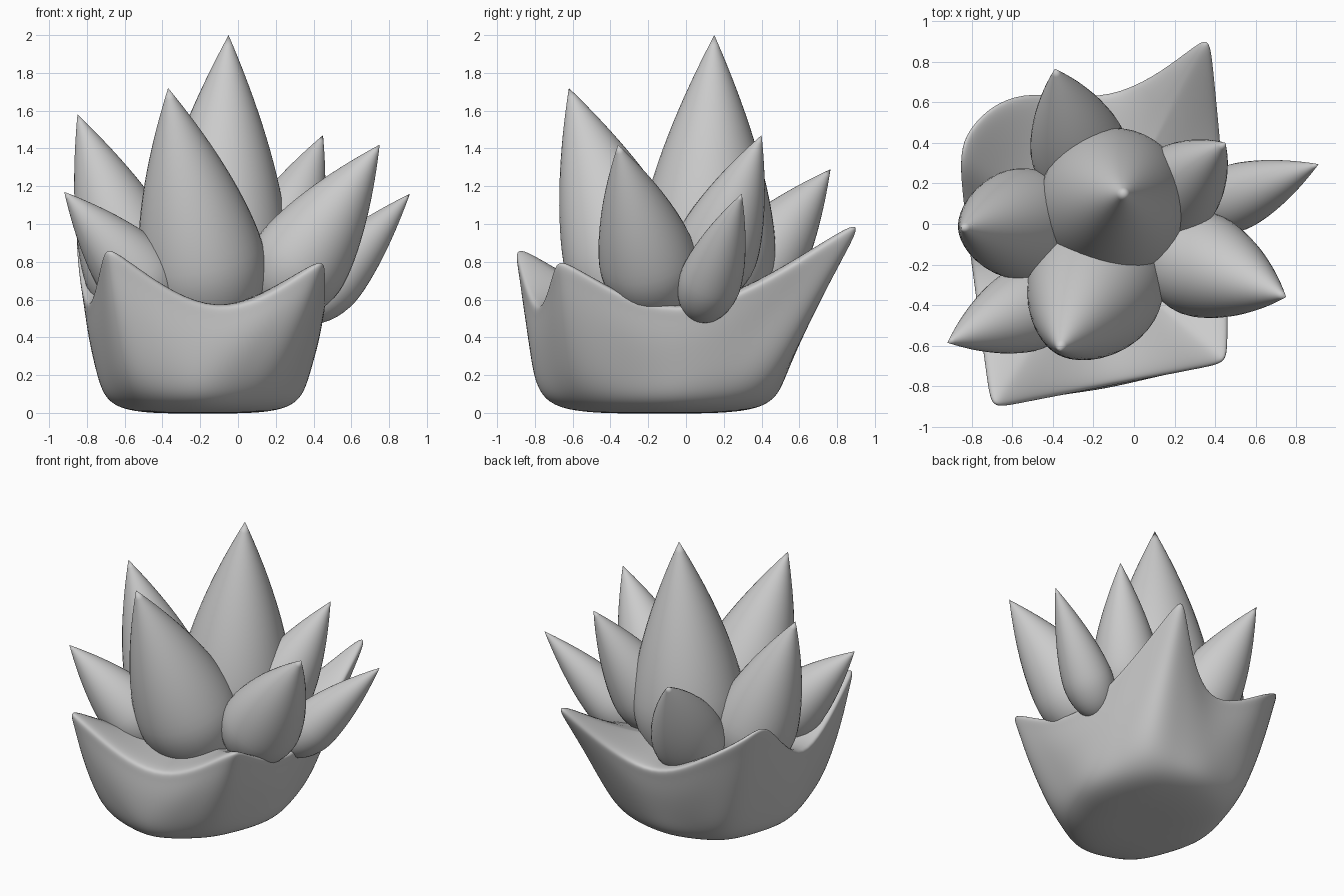
import bpy, bmesh, math
from mathutils import Vector

if "Cube" in bpy.data.objects:
    bpy.data.objects.remove(bpy.data.objects["Cube"])


def make_object(name, bm):
    bmesh.ops.recalc_face_normals(bm, faces=bm.faces)
    me = bpy.data.meshes.new(name)
    bm.to_mesh(me)
    bm.free()
    ob = bpy.data.objects.new(name, me)
    bpy.context.collection.objects.link(ob)
    for p in me.polygons:
        p.use_smooth = True
    return ob


def bridge(bm, rings):
    for a, b in zip(rings, rings[1:]):
        n = len(a)
        for i in range(n):
            bm.faces.new((a[i], a[(i + 1) % n], b[(i + 1) % n], b[i]))


def cap(bm, ring, centre):
    c = bm.verts.new(centre)
    for i in range(len(ring)):
        bm.faces.new((ring[i], ring[(i + 1) % len(ring)], c))


# Pointed leaf: round base, widest at 30% of its length, sharp tip
def leaf(name, widest, tip, radius, sides=40, steps=24):
    w, tip = Vector(widest), Vector(tip)
    base = (w - 0.3 * tip) / 0.7
    q = (tip - base).to_track_quat('Z', 'Y')
    bm = bmesh.new()
    rings = []
    for k in range(1, steps):
        t = k / steps
        if t < 0.3:
            r = math.sqrt(1 - ((0.3 - t) / 0.3) ** 2)
        else:
            r = 1 - ((t - 0.3) / 0.7) ** 1.5
        c = base.lerp(tip, t)
        rings.append([bm.verts.new(c + q @ Vector((
            radius * r * math.cos(2 * math.pi * i / sides),
            radius * r * math.sin(2 * math.pi * i / sides), 0)))
            for i in range(sides)])
    bridge(bm, rings)
    cap(bm, rings[0], base)
    cap(bm, rings[-1], tip)
    return make_object(name, bm)


leaf("centre_leaf", (-0.10, 0.11, 0.87), (-0.05, 0.15, 2.0), 0.365)
leaf("front_leaf", (-0.19, -0.31, 0.80), (-0.37, -0.62, 1.72), 0.335)
leaf("left_leaf", (-0.55, 0.0, 0.78), (-0.85, -0.02, 1.58), 0.275)
leaf("front_left_leaf", (-0.53, -0.42, 0.72), (-0.92, -0.585, 1.17), 0.21)
leaf("front_right_leaf", (0.33, -0.20, 0.80), (0.75, -0.36, 1.42), 0.26)
leaf("back_right_leaf", (0.20, 0.16, 0.86), (0.45, 0.40, 1.47), 0.225)
leaf("right_leaf", (0.50, 0.13, 0.70), (0.91, 0.295, 1.16), 0.165)
leaf("back_leaf", (-0.27, 0.36, 0.75), (-0.39, 0.765, 1.29), 0.24)


# Cup: a solid four-cornered bowl with raised corner points
# corner, side middle, corner ... anticlockwise from front left
rim = [(-0.71, -0.92, 0.89), (-0.10, -0.79, 0.45), (0.47, -0.69, 0.82), (0.47, 0.0, 0.42),
       (0.38, 0.95, 1.03), (-0.10, 0.58, 0.47), (-0.84, 0.48, 0.94), (-0.81, -0.15, 0.42)]
low = [(-0.63, -0.76), (-0.17, -0.83), (0.26, -0.61), (0.40, -0.05),
       (0.30, 0.51), (-0.17, 0.54), (-0.64, 0.44), (-0.77, -0.15)]
rim = [Vector(p) for p in rim]
low = [Vector((x, y, 0.2)) for x, y in low]
mid = Vector((-0.19, -0.14, 0))


# Adds a point on either side of each corner; small f keeps the corner tight
def loop_points(pts, f):
    out = []
    for i in range(0, 8, 2):
        c = pts[i]
        out += [c.lerp(pts[i - 1], f), c, c.lerp(pts[i + 1], f), pts[i + 1]]
    return out


def shrink(p, s, z):
    v = mid + (p - mid) * s
    return Vector((v.x, v.y, z))


R = loop_points(rim, 0.16)
R[12] = Vector((-0.59, 0.70, 0.78))    # the back left corner is blunt,
R[14] = Vector((-0.88, 0.31, 1.02))    # its point turned to the left
L = loop_points(low, 0.5)
M = [a.lerp(b, 0.5) for a, b in zip(L, R)]
M = [shrink(p, 0.99 if i in (8, 9, 10) else 1.02, p.z) for i, p in enumerate(M)]
# rounded underside: corners drawn in more than the side middles
round_in = [0.88 if i % 4 == 1 else 0.97 if i % 2 == 0 else 1.0 for i in range(16)]
levels = [
    [shrink(p, 0.40 * k, -0.004) for p, k in zip(L, round_in)],
    [shrink(p, 0.74 * k, 0.012) for p, k in zip(L, round_in)],
    [shrink(p, 0.93 * k, 0.07) for p, k in zip(L, round_in)],
    L,
    M,
    [a.lerp(b, 0.85) for a, b in zip(L, R)],
    R,
    [shrink(p, 0.94, p.z * 0.93 + 0.05) for p in R],
    [shrink(p, 0.82, p.z * 0.72 + 0.17) for p in R],
    [shrink(p, 0.5, p.z * 0.25 + 0.42) for p in R],
]
bm = bmesh.new()
rings = [[bm.verts.new(p) for p in lv] for lv in levels]
bridge(bm, rings)
cap(bm, rings[0], mid)
cap(bm, rings[-1], mid + Vector((0, 0, 0.55)))
cup = make_object("cup", bm)
sub = cup.modifiers.new("smooth", 'SUBSURF')
sub.levels = sub.render_levels = 3
